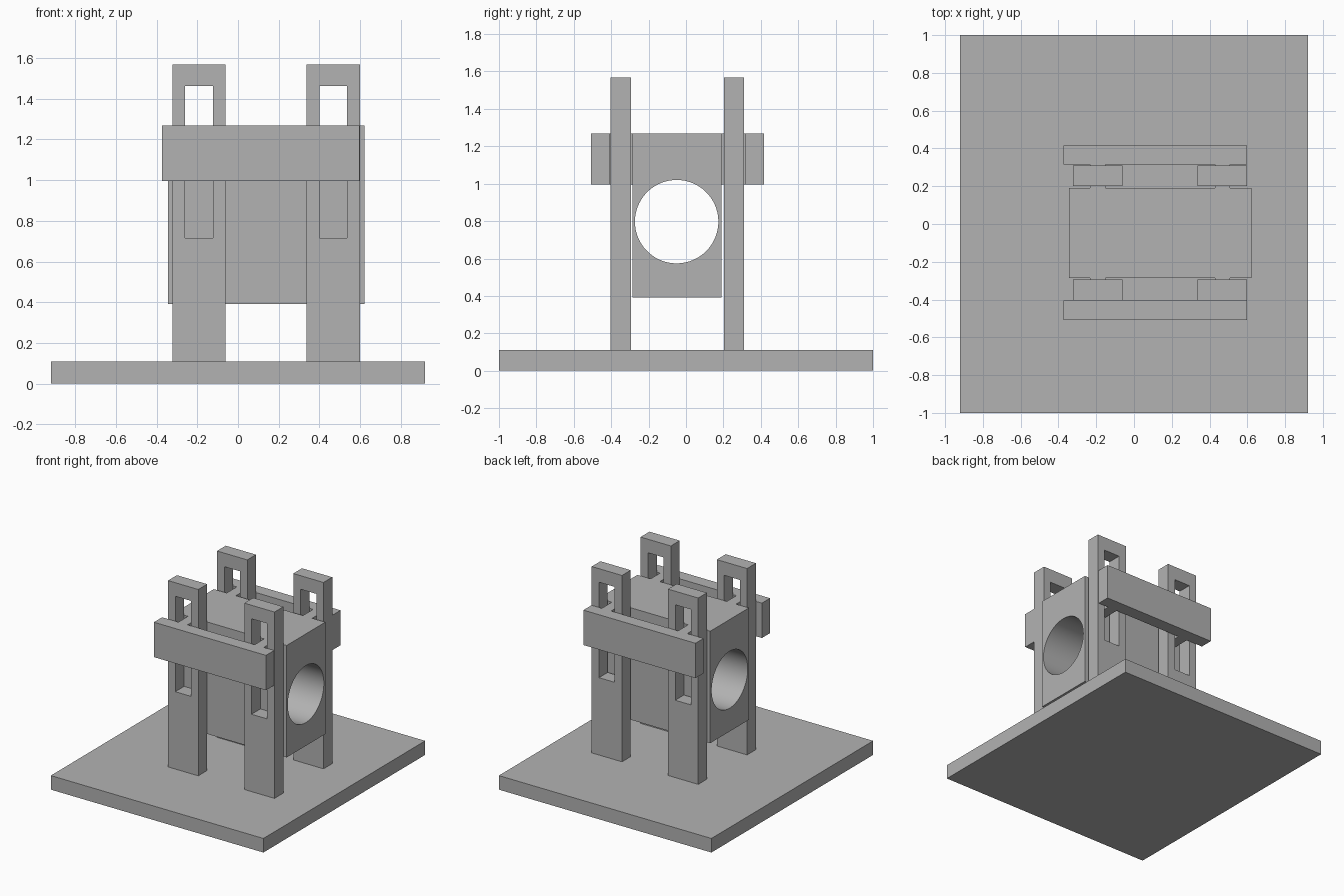
import bpy
import math

cube = bpy.data.objects.get("Cube")
if cube:
    bpy.data.objects.remove(cube, do_unlink=True)

grey = bpy.data.materials.new("plain grey")
grey.use_nodes = True
colour = (0.448, 0.448, 0.448, 1)
grey.diffuse_color = colour
grey.node_tree.nodes["Principled BSDF"].inputs["Base Color"].default_value = colour


def box(name, xs, ys, zs):
    """Box spanning the given ranges."""
    bpy.ops.mesh.primitive_cube_add(size=1)
    ob = bpy.context.object
    ob.name = name
    ob.location = [(a + b) / 2 for a, b in (xs, ys, zs)]
    ob.scale = [b - a for a, b in (xs, ys, zs)]
    bpy.ops.object.transform_apply(location=True, rotation=False, scale=True)
    ob.data.materials.append(grey)
    return ob


def cut(ob, cutter):
    """Subtract the cutter and discard it."""
    mod = ob.modifiers.new("cut", 'BOOLEAN')
    mod.operation = 'DIFFERENCE'
    mod.solver = 'EXACT'
    mod.object = cutter
    bpy.ops.object.select_all(action='DESELECT')
    bpy.context.view_layer.objects.active = ob
    ob.select_set(True)
    bpy.ops.object.modifier_apply(modifier=mod.name)
    bpy.data.objects.remove(cutter, do_unlink=True)


BASE_TOP = 0.11
BLOCK_X = (-0.343, 0.622)
BLOCK_Y = (-0.287, 0.191)
BAR_Z = (0.995, 1.268)

# Base plate
box("base_plate", (-0.92, 0.92), (-1, 1), (0, BASE_TOP))

# Sliding block with a round bore from side to side
block = box("sliding_block", BLOCK_X, BLOCK_Y, (0.392, BAR_Z[1]))
bpy.ops.mesh.primitive_cylinder_add(vertices=96, radius=0.223, depth=3,
                                    location=(0.14, -0.05, 0.797),
                                    rotation=(0, math.pi / 2, 0))
bore = bpy.context.object
bore.data.materials.append(grey)
cut(block, bore)
bpy.ops.object.shade_smooth_by_angle(angle=math.radians(30))

# Slotted posts, outer bars and the tongues joining bars to block
sides = (("front", (-0.404, -0.294), (-0.507, -0.406), (-0.406, BLOCK_Y[0])),
         ("back", (0.202, 0.31), (0.316, 0.416), (BLOCK_Y[1], 0.316)))
columns = (("right", -0.192), ("left", 0.468))

for side, post_y, bar_y, tongue_y in sides:
    box(side + "_bar", (-0.373, 0.597), bar_y, BAR_Z)
    for column, x in columns:
        tag = side + "_" + column
        post = box(tag + "_post", (x - 0.131, x + 0.131), post_y, (BASE_TOP, 1.568))
        slot = box("slot_cutter", (x - 0.068, x + 0.068),
                   (post_y[0] - 0.1, post_y[1] + 0.1), (0.715, 1.462))
        cut(post, slot)
        box(tag + "_tongue", (x - 0.04, x + 0.04), tongue_y, BAR_Z)
